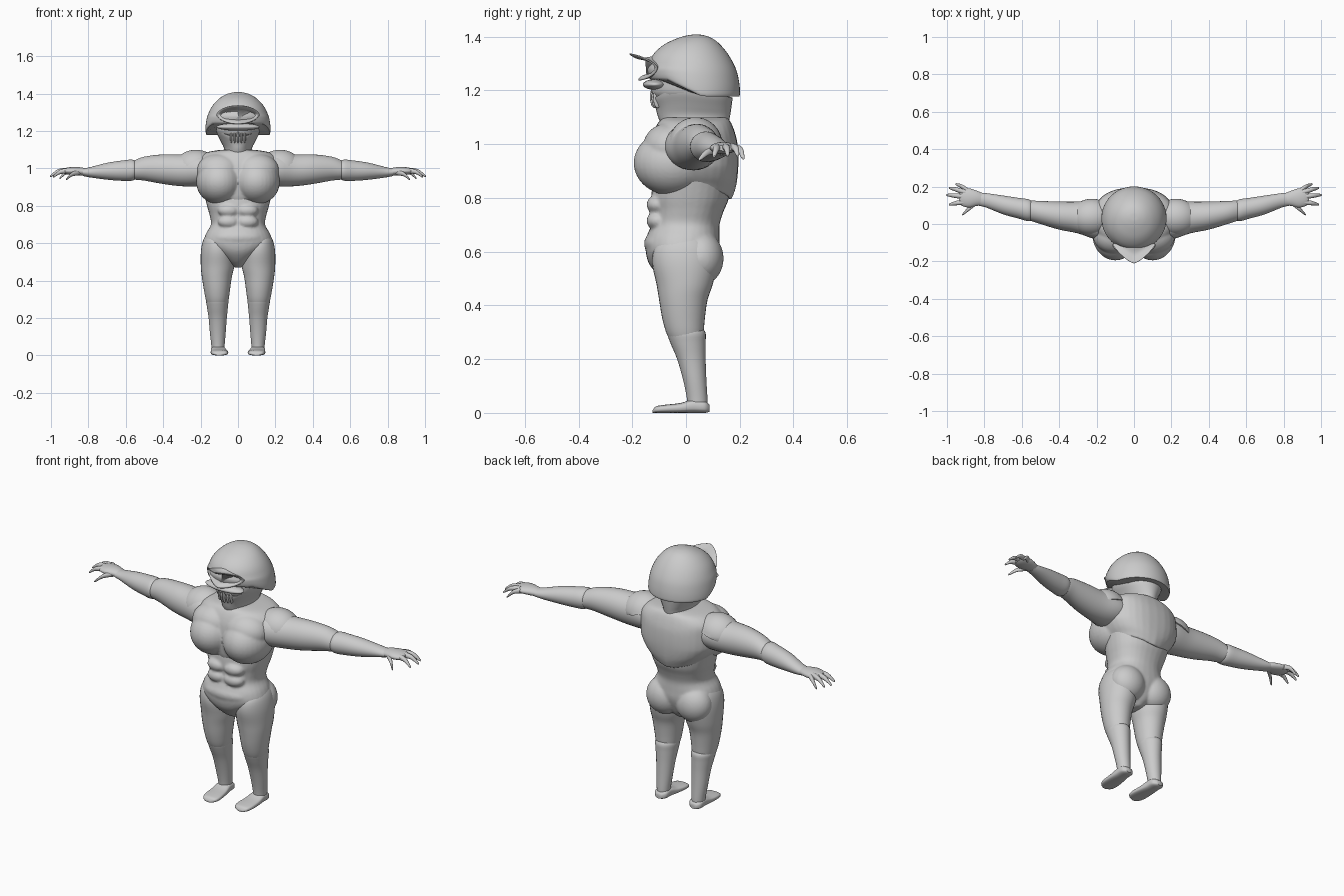
import bpy, bmesh, math
from mathutils import Matrix, Vector

if "Cube" in bpy.data.objects:
    bpy.data.objects.remove(bpy.data.objects["Cube"], do_unlink=True)

grey = bpy.data.materials.new("plain_grey")
grey.use_nodes = True
grey.diffuse_color = (0.6, 0.6, 0.6, 1)
grey.node_tree.nodes["Principled BSDF"].inputs["Base Color"].default_value = (0.6, 0.6, 0.6, 1)


def catmull(keys, steps):
    """Smoothly resample a list of key tuples."""
    out = []
    for i in range(len(keys) - 1):
        a, b, c, d = (keys[max(0, min(len(keys) - 1, i + k))] for k in (-1, 0, 1, 2))
        for s in range(steps):
            t = s / steps
            out.append([q + t / 2 * (r - p + t * (2 * p - 5 * q + 4 * r - w + t * (3 * (q - r) + w - p)))
                        for p, q, r, w in zip(a, b, c, d)])
    return out + [list(keys[-1])]


def power(v, p):
    return math.copysign(abs(v) ** p, v)


def loft(bm, axis, keys, sides=32, pu=1, pv=1, steps=4):
    """Rings across an axis; each key is position, u low, u high, v low, v high."""
    u, v = [(1, 2), (0, 2), (0, 1)][axis]
    rings = []
    for pos, u0, u1, v0, v1 in catmull(keys, steps):
        ring = []
        for k in range(sides):
            ang = math.tau * k / sides
            co = [0, 0, 0]
            co[axis] = pos
            co[u] = (u0 + u1) / 2 + (u1 - u0) / 2 * power(math.cos(ang), pu)
            co[v] = (v0 + v1) / 2 + (v1 - v0) / 2 * power(math.sin(ang), pv)
            ring.append(bm.verts.new(co))
        rings.append(ring)
    for a, b in zip(rings, rings[1:]):
        for k in range(sides):
            n = (k + 1) % sides
            bm.faces.new((a[k], a[n], b[n], b[k]))
    bm.faces.new(rings[0])
    bm.faces.new(rings[-1])


def symmetric(keys):
    """Expand position, half width, v low, v high into full loft keys."""
    return [(p, -w, w, a, b) for p, w, a, b in keys]


def ball(bm, centre, radii):
    m = Matrix.Translation(centre) @ Matrix.Diagonal((*radii, 1))
    return bmesh.ops.create_uvsphere(bm, u_segments=32, v_segments=20, radius=1, matrix=m)["verts"]


def finish(bm, name, mirror=False, blend=0, angle=50):
    bmesh.ops.recalc_face_normals(bm, faces=bm.faces)
    mesh = bpy.data.meshes.new(name)
    bm.to_mesh(mesh)
    bm.free()
    mesh.materials.append(grey)
    ob = bpy.data.objects.new(name, mesh)
    bpy.context.collection.objects.link(ob)
    bpy.ops.object.select_all(action="DESELECT")
    ob.select_set(True)
    bpy.context.view_layer.objects.active = ob
    bpy.ops.object.shade_smooth_by_angle(angle=math.radians(angle))
    if mirror:
        mod = ob.modifiers.new("mirror", "MIRROR")
        mod.use_mirror_merge = False
    if blend:
        # Fuse overlapping muscle forms into one soft skin
        mod = ob.modifiers.new("fuse", "REMESH")
        mod.mode = "VOXEL"
        mod.voxel_size = 0.007
        mod.use_smooth_shade = True
        mod = ob.modifiers.new("soften", "SMOOTH")
        mod.iterations = blend
    return ob


def clamp(t):
    return max(0, min(1, t))


# Waist, hips, abdominals and buttocks
bm = bmesh.new()
loft(bm, 2, symmetric([
    (.47, .02, -.04, .05), (.5, .06, -.09, .085), (.55, .125, -.135, .11),
    (.6, .18, -.15, .125), (.65, .172, -.148, .125), (.7, .145, -.13, .125),
    (.75, .152, -.125, .14), (.8, .166, -.13, .16), (.88, .185, -.12, .17)]), pu=.9, pv=.9)
for s in (-1, 1):
    for z in (.715, .775):
        ball(bm, (s * .05, -.105, z), (.058, .042, .036))
    ball(bm, (s * .09, .055, .575), (.1, .085, .1))
ball(bm, (0, -.1, .63), (.13, .056, .05))
finish(bm, "waist_and_hips", blend=5)

# Chest and upper back, the lower edge drawn down to a point behind
bm = bmesh.new()
loft(bm, 2, symmetric([
    (.785, .16, -.1, .165), (.84, .195, -.13, .186), (.92, .218, -.14, .195),
    (1, .22, -.135, .192), (1.05, .215, -.12, .18), (1.085, .17, -.1, .165),
    (1.1, .09, -.08, .15)]), pu=.85, pv=.85)
for vert in bm.verts:
    vert.co.z += clamp((.92 - vert.co.z) / .12) * .3 * abs(vert.co.x)
for s in (-1, 1):
    ball(bm, (s * .1, -.05, .93), (.124, .145, .122))
    ball(bm, (s * .1, -.06, .99), (.12, .1, .09))
finish(bm, "chest", blend=4)

# Arms in two overlapping sections
bm = bmesh.new()
loft(bm, 0, [
    (.1, -.06, .12, .93, 1.05), (.2, -.08, .13, .905, 1.08), (.3, -.05, .12, .905, 1.075),
    (.4, -.03, .12, .917, 1.075), (.5, 0, .123, .935, 1.063), (.56, .02, .125, .942, 1.04),
    (.59, .04, .115, .96, 1.02)])
finish(bm, "upper_arms", mirror=True)
bm = bmesh.new()
loft(bm, 0, [
    (.535, .04, .11, .96, 1.02), (.56, .015, .131, .936, 1.046), (.62, .03, .14, .934, 1.042),
    (.7, .052, .152, .94, 1.03), (.79, .088, .165, .952, 1.007), (.83, .098, .168, .96, 1)])
finish(bm, "forearms", mirror=True)

# Hands: palm, four fingers and a thumb
bm = bmesh.new()
loft(bm, 0, [
    (.8, .1, .16, .96, .997), (.84, .097, .178, .962, 1.006), (.88, .088, .19, .964, 1.008),
    (.915, .095, .19, .968, 1.004), (.935, .11, .178, .975, .996)], sides=24)
fingers = [
    ((.89, .178, .985), (.92, .2, .98), (.95, .212, .95)),
    ((.9, .168, .99), (.95, .184, .985), (.985, .192, .96)),
    ((.9, .145, .99), (.96, .152, .985), (1, .155, .96)),
    ((.9, .118, .988), (.95, .112, .982), (.985, .105, .957)),
    ((.84, .118, .98), (.885, .08, .97), (.915, .052, .945))]
for path in fingers:
    keys = []
    for (x, y, z), r in zip(path, (.015, .012, .006)):
        keys.append((x, y - r, y + r, z - r, z + r))
    x, y, z = path[-1]
    keys.append((x + .003, y - .001, y + .001, z - .003, z - .001))
    loft(bm, 0, keys, sides=12)
finish(bm, "hands", mirror=True)

# Shoulder caps
bm = bmesh.new()
for vert in ball(bm, (.225, .035, 1), (.118, .1, .1)):
    vert.co.z = max(vert.co.z, 1.01 - .3 * (vert.co.x - .225))
finish(bm, "shoulder_caps", mirror=True)

# Legs in two overlapping sections
bm = bmesh.new()
loft(bm, 2, [
    (.66, .09, .16, -.06, .06), (.62, .055, .185, -.112, .1), (.56, .022, .198, -.126, .115),
    (.48, .02, .199, -.11, .1), (.42, .033, .193, -.1, .08), (.35, .043, .182, -.088, .07),
    (.29, .052, .17, -.07, .064), (.24, .07, .15, -.04, .05)])
finish(bm, "thighs", mirror=True)
bm = bmesh.new()
loft(bm, 2, [
    (.325, .07, .15, -.05, .05), (.3, .052, .17, -.07, .072), (.26, .054, .166, -.058, .073),
    (.2, .06, .157, -.033, .073), (.12, .066, .15, -.01, .076), (.05, .072, .142, .004, .08),
    (.015, .074, .14, .005, .08)])
finish(bm, "shins", mirror=True)

# Feet
bm = bmesh.new()
loft(bm, 1, [
    (-.124, .085, .115, 0, .01), (-.112, .06, .135, 0, .024), (-.08, .052, .145, 0, .03),
    (-.02, .058, .146, 0, .037), (.03, .066, .144, 0, .052), (.07, .07, .142, 0, .045),
    (.088, .09, .125, .004, .03)], pv=.6)
finish(bm, "feet", mirror=True)

# Head and neck
bm = bmesh.new()
loft(bm, 2, symmetric([
    (1.04, .085, -.07, .14), (1.09, .064, -.09, .15), (1.13, .08, -.1, .155),
    (1.17, .1, -.115, .16), (1.2, .115, -.13, .165), (1.26, .12, -.12, .155)]))
finish(bm, "head")

# Jaw guard, high at the cheeks and dipping to the mouth
bm = bmesh.new()
loft(bm, 2, symmetric([
    (1.06, .078, -.085, .155), (1.1, .074, -.104, .163), (1.13, .09, -.112, .168),
    (1.16, .11, -.122, .172), (1.175, .116, -.125, .174)]))
for vert in bm.verts:
    lift = .025 - .45 * max(0, -.06 - vert.co.y) - .15 * max(0, vert.co.y)
    vert.co.z += clamp((vert.co.z - 1.09) / .08) * lift
finish(bm, "jaw_guard")

# Mouth grille
bm = bmesh.new()
for i in range(-2, 3):
    ball(bm, (i * .018, -.118 + .006 * abs(i), 1.175), (.007, .016, .04))
ball(bm, (0, -.115, 1.222), (.115, .045, .02))
finish(bm, "mouth_grille")

# Helmet, its rim lifted over the face
bm = bmesh.new()
loft(bm, 2, symmetric([
    (1.178, .17, -.13, .198), (1.19, .174, -.136, .201), (1.23, .172, -.142, .198),
    (1.28, .163, -.143, .186), (1.33, .14, -.125, .16), (1.37, .105, -.083, .128),
    (1.395, .066, -.03, .096), (1.406, .03, .01, .064), (1.408, .004, .033, .041)]), sides=48)
for vert in bm.verts:
    vert.co.z += clamp((1.29 - vert.co.z) / .11) * .062 * clamp((.06 - vert.co.y) / .13)
finish(bm, "helmet")

# Goggle frame: a flared almond funnel swept back at the sides
bm = bmesh.new()
loft(bm, 1, symmetric([
    (-.1, .1, 1.23, 1.335), (-.16, .094, 1.245, 1.322), (-.195, .104, 1.24, 1.332),
    (-.21, .115, 1.237, 1.338), (-.208, .104, 1.245, 1.33), (-.19, .09, 1.256, 1.318),
    (-.175, .084, 1.26, 1.314)]), sides=48, pv=1.2)
for vert in bm.verts:
    vert.co.y += .085 * (abs(vert.co.x) / .115) ** 1.4 + (1.338 - vert.co.z) * .35
finish(bm, "goggle_frame", angle=70)
